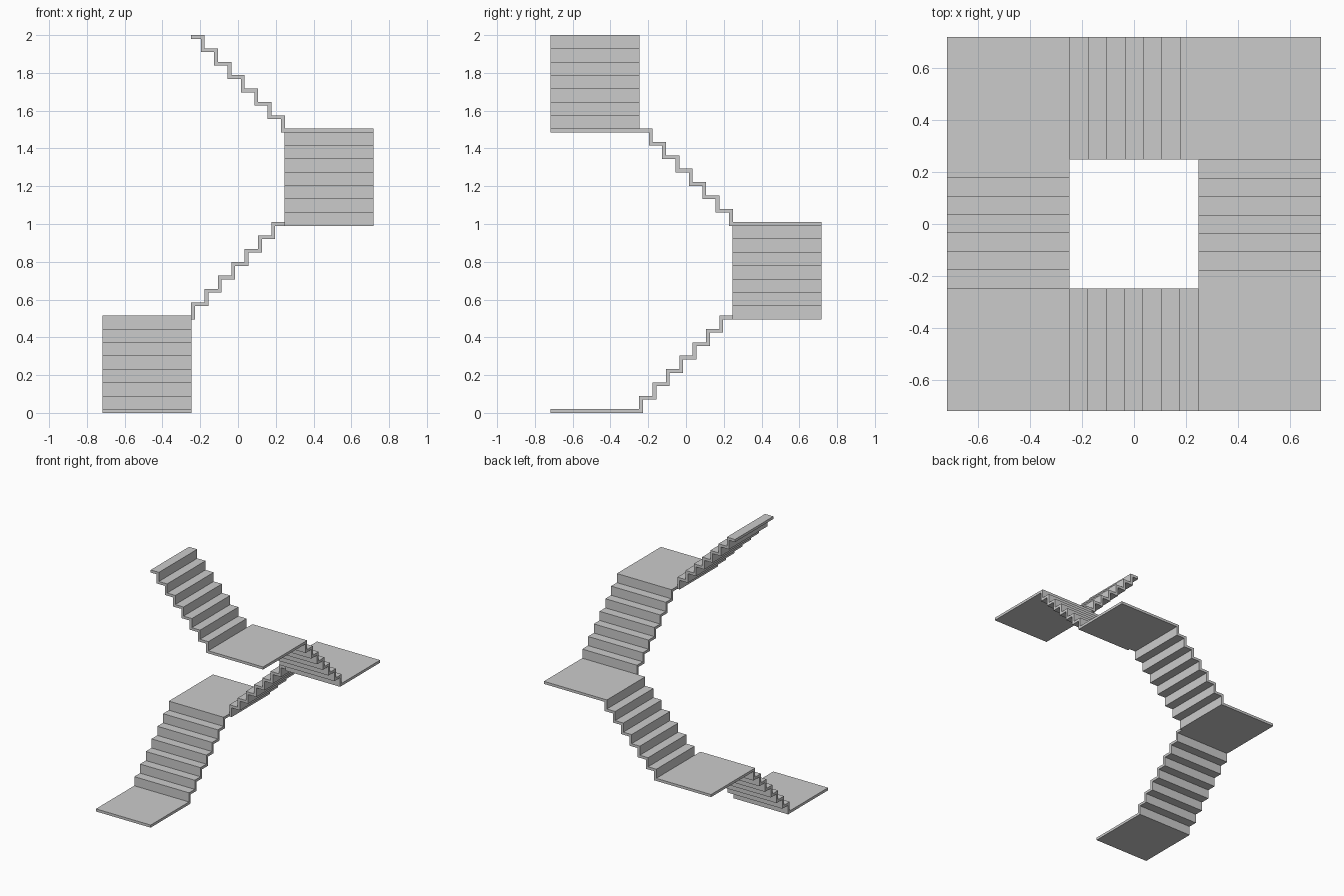
import bpy, bmesh
from mathutils import Matrix, Vector

if "Cube" in bpy.data.objects:
    bpy.data.objects.remove(bpy.data.objects["Cube"])

T = 0.02                  # slab thickness
STEPS = 7                 # steps per flight
R = (2 - T) / (4 * STEPS) # rise and run of one step
A = STEPS * R / 2         # half width of the open well
B = A + 0.47              # outer half width

bm = bmesh.new()


def face(coords, m):
    bm.faces.new([bm.verts.new(m @ Vector(c)) for c in coords])


def flight(m, last):
    # zigzag profile in (y, z): upper side going up, lower side coming back
    top = []
    for k in range(STEPS):
        y = -A + k * R
        top += [(y, k * R + T), (y, (k + 1) * R + T)]
    top.append((A, STEPS * R + T))
    low = [(A, STEPS * R)]
    for k in reversed(range(STEPS)):
        y = -A + k * R + T
        low += [(y, (k + 1) * R), (y, k * R)]
    low.append((-A, 0))
    for x in (-B, -A):
        face([(x, y, z) for y, z in top + low], m)
    runs = [top + low] if last else [top, low]
    for run in runs:
        for (y0, z0), (y1, z1) in zip(run, run[1:]):
            face([(-B, y0, z0), (-A, y0, z0), (-A, y1, z1), (-B, y1, z1)], m)


def landing(m, first):
    # slab left open where the flights join it
    for z in (0, T):
        face([(-B, -B, z), (-A, -B, z), (-A, -A, z), (-B, -A, z)], m)
    face([(-B, -B, 0), (-A, -B, 0), (-A, -B, T), (-B, -B, T)], m)
    face([(-B, -B, 0), (-B, -A, 0), (-B, -A, T), (-B, -B, T)], m)
    if first:
        face([(-A, -B, 0), (-A, -A, 0), (-A, -A, T), (-A, -B, T)], m)


# four quarter turns, each a landing and a flight
quarter = Matrix(((0, 1, 0, 0), (-1, 0, 0, 0), (0, 0, 1, 0), (0, 0, 0, 1)))
turn = Matrix.Identity(4)
for i in range(4):
    m = Matrix.Translation((0, 0, i * STEPS * R)) @ turn
    landing(m, i == 0)
    flight(m, i == 3)
    turn = quarter @ turn

bmesh.ops.remove_doubles(bm, verts=bm.verts, dist=1e-4)
bmesh.ops.recalc_face_normals(bm, faces=bm.faces)
mesh = bpy.data.meshes.new("staircase")
bm.to_mesh(mesh)
bm.free()
bpy.context.collection.objects.link(bpy.data.objects.new("staircase", mesh))
